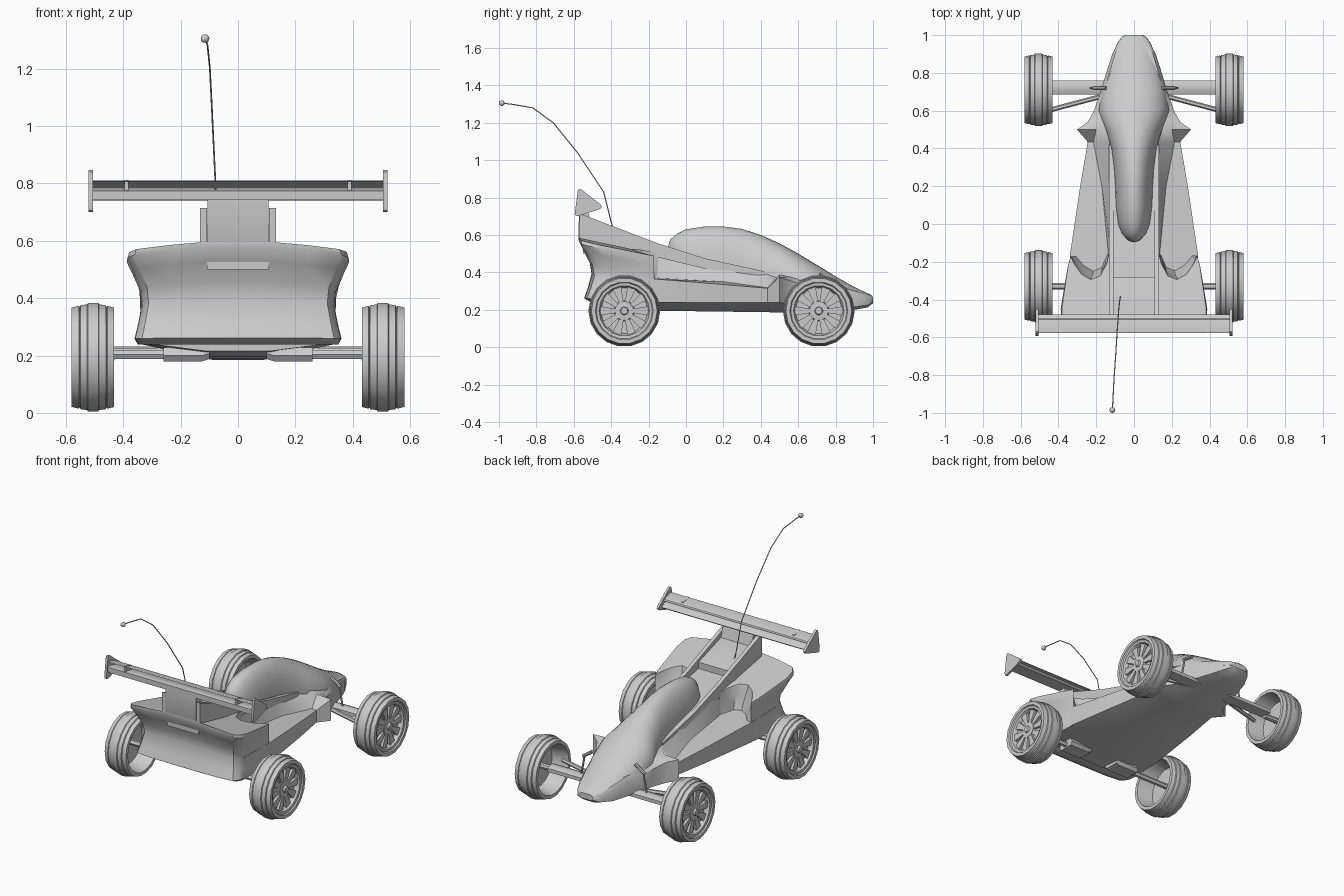
import bpy, bmesh
from math import sin, cos, pi, radians
from mathutils import Vector


def finish(name, bm, mirror=False, angle=32):
    bmesh.ops.recalc_face_normals(bm, faces=bm.faces[:])
    me = bpy.data.meshes.new(name)
    bm.to_mesh(me)
    bm.free()
    ob = bpy.data.objects.new(name, me)
    bpy.context.collection.objects.link(ob)
    bpy.ops.object.select_all(action='DESELECT')
    ob.select_set(True)
    bpy.context.view_layer.objects.active = ob
    bpy.ops.object.shade_smooth_by_angle(angle=radians(angle))
    if mirror:
        ob.modifiers.new("Mirror", 'MIRROR').use_mirror_merge = False
    return ob


def add_loft(bm, rings):
    vs = [[bm.verts.new(p) for p in r] for r in rings]
    n = len(rings[0])
    for a, b in zip(vs, vs[1:]):
        for i in range(n):
            bm.faces.new((a[i], a[(i + 1) % n], b[(i + 1) % n], b[i]))
    bm.faces.new(vs[0])
    bm.faces.new(vs[-1][::-1])


def loft(name, rings, mirror=False, angle=32):
    bm = bmesh.new()
    add_loft(bm, rings)
    return finish(name, bm, mirror, angle)


def prism(name, yz, x0, x1, mirror=False):
    return loft(name, [[(x, y, z) for y, z in yz] for x in (x0, x1)], mirror)


def rod(name, a, b, r, n=8, mirror=True):
    a, b = Vector(a), Vector(b)
    q = (b - a).to_track_quat('Z', 'Y')
    circle = [q @ Vector((r * cos(2 * pi * i / n), r * sin(2 * pi * i / n), 0)) for i in range(n)]
    return loft(name, [[p + c for c in circle] for p in (a, b)], mirror)


def symmetric(half):
    # half outline from centre line to centre line, closed on the other side
    return half + [(-x, y, z) for x, y, z in half[-2:0:-1]]


# Lower hull with keel, flared shoulders and side pod ledges
# rows: y, keel x, keel z, side x, floor z, sill z, inner x, ledge z, crease x, crease z
hull = [
    (1.00, .03, .235, .045, .24, .26, .04, .265, .03, .27),
    (.97, .04, .212, .08, .225, .27, .07, .28, .04, .285),
    (.90, .05, .200, .115, .215, .28, .10, .30, .06, .31),
    (.80, .06, .195, .147, .215, .30, .13, .33, .08, .34),
    (.70, .07, .190, .177, .22, .32, .16, .35, .10, .36),
    (.60, .08, .185, .212, .225, .34, .18, .365, .12, .375),
    (.54, .09, .185, .245, .23, .36, .19, .375, .12, .385),
    (.50, .09, .185, .302, .24, .375, .20, .38, .12, .39),
    (.435, .10, .187, .245, .238, .315, .215, .318, .11, .405),
    (.20, .11, .190, .285, .238, .335, .17, .35, .11, .45),
    (-.17, .12, .195, .34, .24, .365, .135, .37, .12, .525),
    (-.42, .11, .215, .34, .245, .37, .13, .40, .12, .57),
    (-.53, .08, .25, .31, .255, .37, .13, .40, .12, .575),
][::-1]
rings = []
for y, k, zb, w, zf, zs, i, zl, c, zc in hull[1:]:
    rings.append(symmetric([(0, y, zb), (k, y, zb), (w, y, zf), (w, y, zs),
                            (i, y, zl), (c, y, zc), (0, y, zc)]))
loft("hull", rings)

# Canopy flowing into the nose: y, half width, top z, base z
canopy = [(-.095, .01, .54, .48), (-.085, .035, .575, .48), (-.05, .065, .605, .48),
          (0, .085, .63, .46), (.1, .097, .645, .44), (.2, .1, .645, .42),
          (.3, .107, .632, .40), (.4, .12, .60, .38), (.5, .15, .555, .36),
          (.6, .19, .50, .33), (.7, .172, .44, .31), (.8, .145, .378, .28),
          (.9, .113, .322, .26), (.96, .087, .293, .25), (.99, .066, .28, .245),
          (1.0, .045, .265, .245)]
rings = []
for y, w, zt, zb in canopy:
    arc = [pi * i / 16 for i in range(17)]
    rings.append([(w * cos(a), y, zb + (zt - zb) * sin(a)) for a in arc])
loft("canopy", rings, angle=40)

# Rear body: waisted shell with scooped fronts, lofted upwards
plan = [(0, -.15), (.13, -.15), (.145, -.21), (.18, -.275), (.23, -.295), (.28, -.265),
        (.315, -.215), (.335, -.17), (.35, -.22), (.37, -.34), (.388, -.45),
        (.385, -.525), (.36, -.56), (.25, -.572), (.105, -.575), (0, -.575)]
levels = [(.238, .90, -.50), (.262, .93, -.54), (.32, .90, -.52), (.40, .865, -.50),
          (.46, .88, -.51), (.53, .95, -.545), (.575, 1, -.57), (.596, .985, -.57)]
rings = []
for z, s, rear in levels:
    t = (z - .238) / .358
    half = []
    for x, y in plan:
        f = min(1, max(0, (-y - .17) / .25))
        nx = x * (1 - (1 - s) * f)
        ny = y + (rear + .57) * min(1, max(0, (-y - .4) / .12))
        if .14 < x < .33 and y > -.3:
            ny += .09 * (1 - t)
        nz = z - t * (.22 * (ny + .57) + .1 * max(0, x - .13))
        half.append((nx, ny, nz))
    rings.append(symmetric(half))
loft("rear_body", rings, angle=40)

# Spine walls, engine cover and wing pylon
prism("spine_wall", [(-.57, .715), (-.57, .57), (-.15, .48), (.1, .42), (.42, .38), (.42, .405),
                     (.1, .475), (-.15, .555)], .108, .132, True)
prism("engine_cover", [(-.28, .52), (-.28, .585), (-.5, .655), (-.55, .655), (-.55, .5)], -.108, .108)
prism("wing_pylon", [(-.555, .54), (-.575, .58), (-.572, .75), (-.53, .75), (-.5, .64)], -.107, .107)

# Rear wing: two planes, brackets and end plates
prism("wing_main_plane", [(-.578, .742), (-.578, .774), (-.56, .778), (-.50, .765),
                          (-.478, .75), (-.49, .74)], -.51, .51)
prism("wing_flap", [(-.578, .808), (-.565, .81), (-.505, .79), (-.5, .782), (-.52, .782)], -.51, .51)
prism("wing_bracket", [(-.575, .77), (-.575, .812), (-.52, .80), (-.52, .77)], .382, .396, True)
prism("wing_end_plate", [(-.578, .84), (-.568, .846), (-.555, .84), (-.455, .762), (-.45, .75),
                         (-.46, .738), (-.58, .70), (-.592, .705), (-.594, .72)], .506, .521, True)

# Antenna with a ball tip
path = [(-.07, -.38, .60), (-.075, -.40, .67), (-.08, -.44, .83), (-.09, -.58, 1.04),
        (-.098, -.71, 1.20), (-.106, -.82, 1.28), (-.112, -.94, 1.30), (-.115, -.985, 1.305)]
cu = bpy.data.curves.new("antenna", 'CURVE')
cu.dimensions = '3D'
cu.bevel_depth = .003
cu.bevel_resolution = 1
sp = cu.splines.new('POLY')
sp.points.add(len(path) - 1)
for p, co in zip(sp.points, path):
    p.co = (*co, 1)
bpy.context.collection.objects.link(bpy.data.objects.new("antenna", cu))
bm = bmesh.new()
bmesh.ops.create_uvsphere(bm, u_segments=12, v_segments=8, radius=.015)
bmesh.ops.translate(bm, verts=bm.verts[:], vec=path[-1])
finish("antenna_ball", bm)

# Wheels: turned grooved tyre with dished rim, spokes and hub
profile = [(.535, .02), (.535, .135), (.432, .155), (.432, .176), (.455, .182), (.458, .177),
           (.461, .184), (.484, .187), (.487, .192), (.523, .192), (.526, .187), (.549, .184),
           (.552, .177), (.555, .182), (.58, .176), (.58, .155), (.572, .150), (.57, .135),
           (.556, .128), (.542, .124), (.542, .055), (.56, .05), (.562, .022), (.574, .018)]
for label, wy in (("front", .71), ("rear", -.33)):
    bm = bmesh.new()
    N = 18
    add_loft(bm, [[(x, wy + r * cos(2 * pi * i / N), .194 + r * sin(2 * pi * i / N))
                   for i in range(N)] for x, r in profile])
    for i in range(10):
        a = 2 * pi * i / 10
        d, t = Vector((0, cos(a), sin(a))), Vector((0, -sin(a), cos(a)))
        c = Vector((0, wy, .194))
        corners = [d * .045 - t * .011, d * .13 - t * .024, d * .13 + t * .024, d * .045 + t * .011]
        add_loft(bm, [[c + p + Vector((x, 0, 0)) for p in corners] for x in (.538, .558)])
    finish(label + "_wheel", bm, True, 25)

# Front suspension: flat arms, diagonal links, dampers
prism("front_arm", [(.685, .20), (.76, .20), (.76, .222), (.735, .232), (.71, .232), (.685, .222)], -.44, .44)
rod("front_hub_shaft", (.43, .71, .2), (.54, .71, .2), .018)
rod("front_link", (.12, .69, .215), (.44, .605, .215), .013, 6)
rod("front_damper", (.15, .72, .39), (.215, .72, .345), .01)
rod("front_damper_rod", (.205, .72, .355), (.23, .72, .22), .006)

# Rear axle with mounting blocks
rod("rear_axle", (.1, -.33, .203), (.54, -.33, .203), .017, 6)
loft("rear_mount", [[(x, y, z) for y, z in ((-.375, .18 + d), (-.285, .18 + d), (-.27, .20 + d),
                                            (-.285, .228), (-.375, .228), (-.39, .20 + d))]
                    for x, d in ((.10, .008), (.125, 0), (.26, 0))], True)
rod("rear_mount_pin", (.215, -.33, .22), (.215, -.33, .26), .014)
